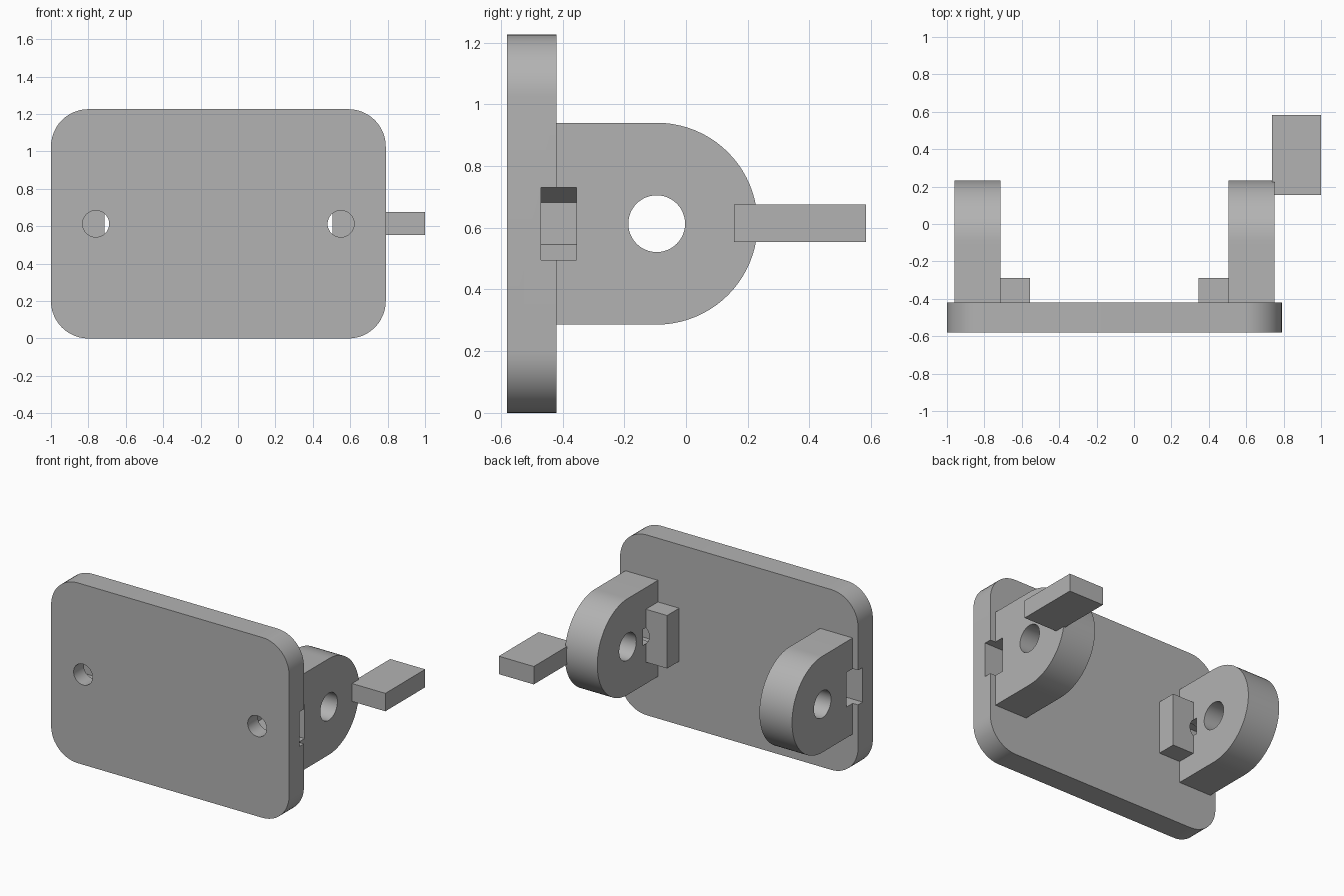
import bpy, bmesh
from math import sin, cos, pi, radians

if "Cube" in bpy.data.objects:
    bpy.data.objects.remove(bpy.data.objects["Cube"])

grey = bpy.data.materials.new("plain_grey")
grey.use_nodes = True
grey.diffuse_color = (0.45, 0.45, 0.45, 1)
grey.node_tree.nodes["Principled BSDF"].inputs["Base Color"].default_value = grey.diffuse_color

MID_X, MID_Z = -0.105, 0.613   # symmetry lines of the bracket
BACK = -0.42                   # rear face of the plate


def arc(u, v, r, start, end, n):
    """Points on an arc, angles in degrees."""
    return [(u + r * cos(radians(start + (end - start) * i / n)),
             v + r * sin(radians(start + (end - start) * i / n))) for i in range(n + 1)]


def circle(u, v, r, n=48, turn=0):
    return arc(u, v, r, turn, turn + 360, n)[:-1]


def rect(u0, u1, v0, v1):
    return [(u0, v0), (u1, v0), (u1, v1), (u0, v1)]


def prism(name, outline, axis, a, b):
    """Extrude an outline along x (outline in y,z) or y (outline in x,z)."""
    def place(u, v, t):
        return (t, u, v) if axis == "x" else (u, t, v)
    bm = bmesh.new()
    rings = [[bm.verts.new(place(u, v, t)) for u, v in outline] for t in (a, b)]
    n = len(outline)
    for ring in rings:
        bm.faces.new(ring)
    for i in range(n):
        j = (i + 1) % n
        bm.faces.new((rings[0][i], rings[0][j], rings[1][j], rings[1][i]))
    bmesh.ops.recalc_face_normals(bm, faces=bm.faces)
    mesh = bpy.data.meshes.new(name)
    bm.to_mesh(mesh)
    bm.free()
    obj = bpy.data.objects.new(name, mesh)
    bpy.context.collection.objects.link(obj)
    return obj


def combine(target, tool, operation):
    """Apply a boolean and discard the tool object."""
    tool.hide_render = True
    mod = target.modifiers.new("shape", "BOOLEAN")
    mod.operation, mod.object, mod.solver = operation, tool, "EXACT"
    bpy.context.view_layer.objects.active = target
    bpy.ops.object.modifier_apply(modifier=mod.name)
    bpy.data.objects.remove(tool)


def finish(obj):
    obj.data.materials.clear()
    obj.data.materials.append(grey)
    bpy.ops.object.select_all(action="DESELECT")
    obj.select_set(True)
    bpy.context.view_layer.objects.active = obj
    bpy.ops.object.shade_smooth_by_angle(angle=radians(30))


# Rounded mounting plate
half_w, half_h, corner = 0.895, 0.613, 0.2
outline = []
for k, (sx, sz) in enumerate([(1, 1), (-1, 1), (-1, -1), (1, -1)]):
    outline += arc(MID_X + sx * (half_w - corner), MID_Z + sz * (half_h - corner),
                   corner, 90 * k, 90 * k + 90, 12)
body = prism("bracket_body", outline, "y", -0.58, BACK)

# Round-ended lugs and the small blocks on their inner sides
lug = arc(-0.095, MID_Z, 0.327, -90, 90, 40)
lug += [(BACK - 0.06, MID_Z + 0.327), (BACK - 0.06, MID_Z - 0.327)]
for s in (-1, 1):
    combine(body, prism("lug", lug, "x", MID_X + s * 0.61, MID_X + s * 0.855), "UNION")
    block = rect(BACK - 0.05, -0.29, MID_Z - 0.18, MID_Z + 0.18)
    combine(body, prism("block", block, "x", MID_X + s * 0.45, MID_X + s * 0.65), "UNION")

# Pivot holes, screw holes and side-loading hexagonal nut pockets
for s in (-1, 1):
    screw_x = MID_X + s * 0.655
    pivot = circle(-0.095, MID_Z, 0.092)
    combine(body, prism("pivot_cutter", pivot, "x", MID_X + s * 0.5, MID_X + s), "DIFFERENCE")
    screw = circle(screw_x, MID_Z, 0.071)
    combine(body, prism("screw_cutter", screw, "y", -0.7, -0.26), "DIFFERENCE")
    nut = circle(screw_x, MID_Z, 0.136, 6, 30)
    combine(body, prism("nut_cutter", nut, "y", -0.47, -0.355), "DIFFERENCE")
    slot = rect(-0.47, -0.355, MID_Z - 0.1175, MID_Z + 0.1175)
    combine(body, prism("slot_cutter", slot, "x", screw_x, MID_X + s), "DIFFERENCE")
finish(body)

# Flat lever bar beside the left lug
finish(prism("lever_bar", rect(0.155, 0.583, 0.553, 0.675), "x", 0.737, 1.0))
